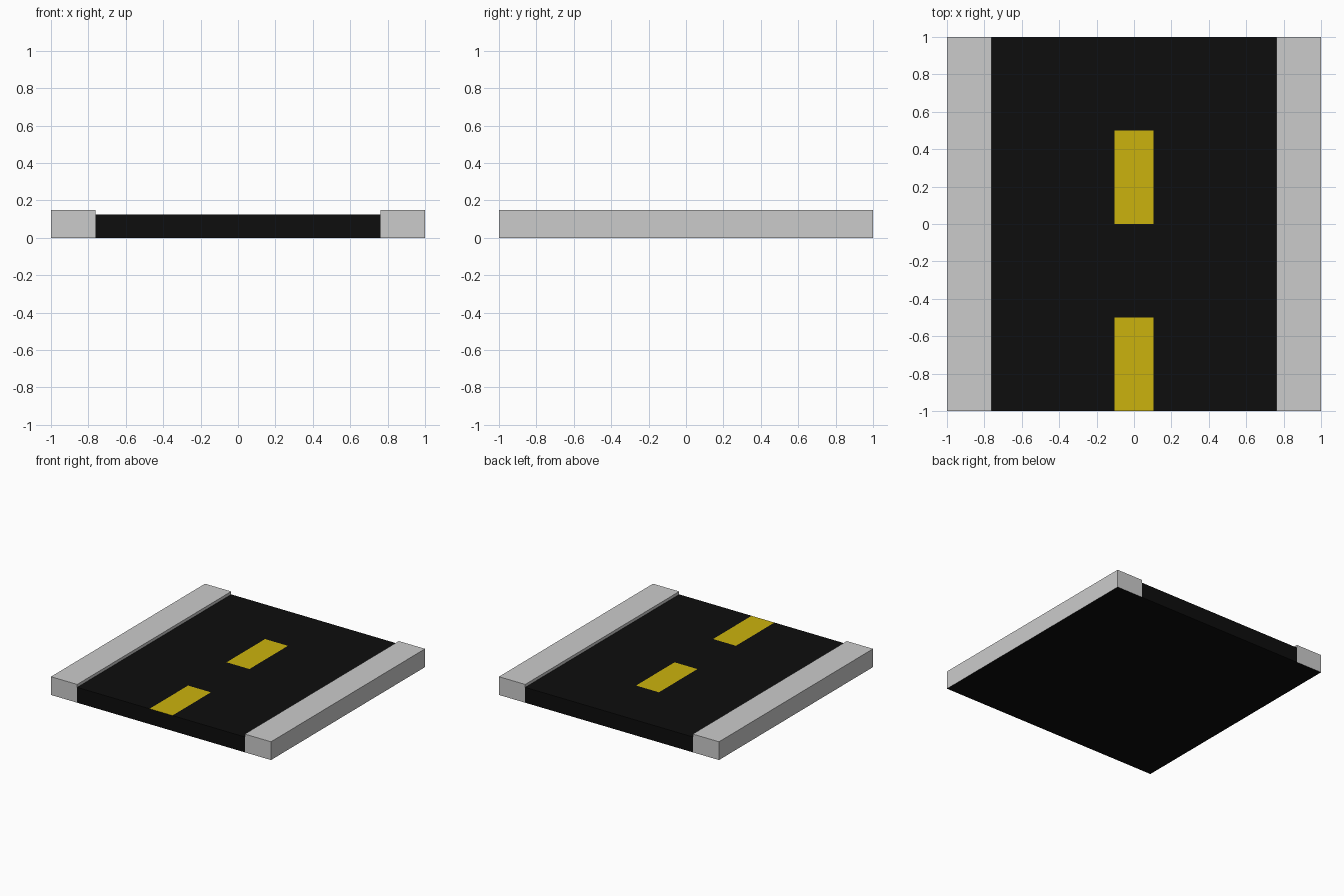
import bpy, bmesh

if "Cube" in bpy.data.objects:
    bpy.data.objects.remove(bpy.data.objects["Cube"])

ROAD_X, ROAD_Z = 0.762, 0.126   # half width and height of the asphalt
CURB_Z = 0.15
DASH_X = 0.104                  # half width of the painted dashes


def material(name, color):
    mat = bpy.data.materials.new(name)
    mat.diffuse_color = (*color, 1)
    mat.use_nodes = True
    mat.node_tree.nodes["Principled BSDF"].inputs["Base Color"].default_value = mat.diffuse_color
    return mat


def finish(bm, name, mats=()):
    mesh = bpy.data.meshes.new(name)
    bm.to_mesh(mesh)
    bm.free()
    for mat in mats:
        mesh.materials.append(mat)
    obj = bpy.data.objects.new(name, mesh)
    bpy.context.collection.objects.link(obj)
    return obj


def quad(bm, *corners, mat=0):
    face = bm.faces.new([bm.verts.new(c) for c in corners])
    face.material_index = mat


asphalt = material("asphalt", (0.004, 0.004, 0.004))
paint = material("yellow_paint", (0.6, 0.45, 0.004))

# Road: top surface in a grid, alternate centre cells are the flush dashes
bm = bmesh.new()
xs = [-ROAD_X, -DASH_X, DASH_X, ROAD_X]
ys = [-1, -0.5, 0, 0.5, 1]
for i, (x0, x1) in enumerate(zip(xs, xs[1:])):
    for j, (y0, y1) in enumerate(zip(ys, ys[1:])):
        quad(bm, (x0, y0, ROAD_Z), (x1, y0, ROAD_Z), (x1, y1, ROAD_Z), (x0, y1, ROAD_Z),
             mat=int(i == 1 and j % 2 == 0))
    # front and back ends
    for s in (-1, 1):
        a, b = (x0, x1) if s < 0 else (x1, x0)
        quad(bm, (a, s, 0), (b, s, 0), (b, s, ROAD_Z), (a, s, ROAD_Z))

# Underside runs the full width, beneath the curbs too
bx = [-1] + xs + [1]
for x0, x1 in zip(bx, bx[1:]):
    quad(bm, (x0, 1, 0), (x1, 1, 0), (x1, -1, 0), (x0, -1, 0))
bmesh.ops.remove_doubles(bm, verts=bm.verts[:], dist=1e-4)
finish(bm, "road", (asphalt, paint))

# Curbs: grey blocks open at the bottom, resting on the underside
for name, side in (("left_curb", -1), ("right_curb", 1)):
    bm = bmesh.new()
    bmesh.ops.create_cube(bm, size=1)
    bmesh.ops.scale(bm, vec=(1 - ROAD_X, 2, CURB_Z), verts=bm.verts)
    bmesh.ops.translate(bm, vec=(side * (1 + ROAD_X) / 2, 0, CURB_Z / 2), verts=bm.verts)
    bm.normal_update()
    bottom = [f for f in bm.faces if f.normal.z < -0.9]
    bmesh.ops.delete(bm, geom=bottom, context='FACES_ONLY')
    finish(bm, name)
